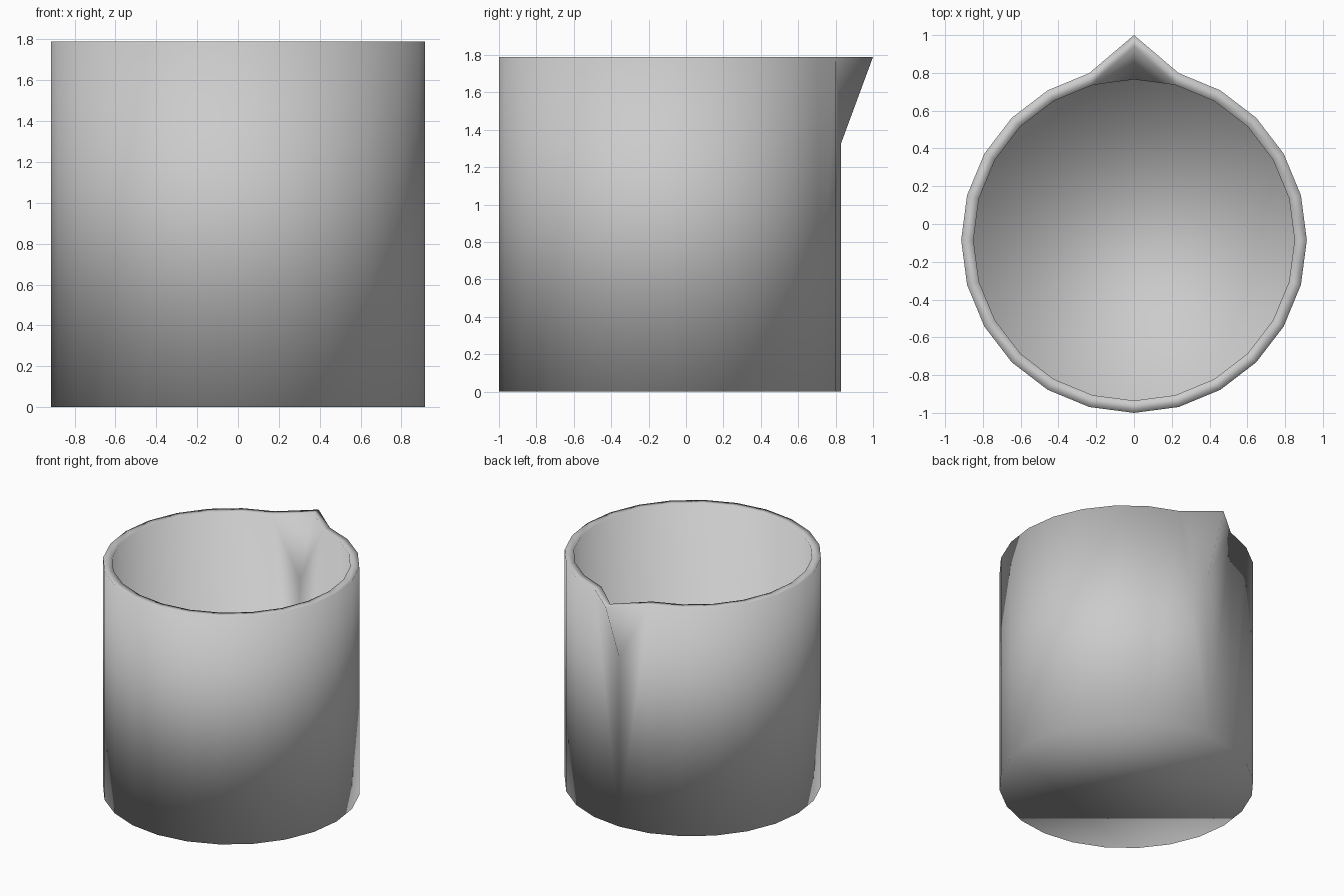
import bpy, bmesh, math

if "Cube" in bpy.data.objects:
    bpy.data.objects.remove(bpy.data.objects["Cube"])

SIDES = 24
CENTRE_Y = -0.085
TOP, SPOUT_LOW = 1.79, 1.33
bm = bmesh.new()


def wall(radius, floor, tip_y):
    """One skin of the cup: floor, side wall and pinched spout; returns rim ring."""
    def ring(z):
        verts = []
        for i in range(SIDES):
            a = math.pi / 2 + 2 * math.pi * i / SIDES
            verts.append(bm.verts.new((radius * math.cos(a), CENTRE_Y + radius * math.sin(a), z)))
        return verts
    low, high = ring(floor), ring(TOP)
    bm.faces.new(low[::-1])
    # plain side panels
    for i in range(1, SIDES - 1):
        bm.faces.new((low[i], low[i + 1], high[i + 1], high[i]))
    # spout: rim vertex pulled outwards above a lower crease point
    crease = bm.verts.new((0, CENTRE_Y + radius, SPOUT_LOW))
    high[0].co.y = tip_y
    for n in (1, SIDES - 1):
        bm.faces.new((low[0], low[n], high[n], crease))
        bm.faces.new((crease, high[n], high[0]))
    return high


outer = wall(0.915, 0.0, 1.0)
inner = wall(0.85, 0.065, 0.94)

# flat rim joining both skins
for i in range(SIDES):
    j = (i + 1) % SIDES
    bm.faces.new((outer[i], outer[j], inner[j], inner[i]))

bmesh.ops.recalc_face_normals(bm, faces=bm.faces[:])
for f in bm.faces:
    f.smooth = True

mesh = bpy.data.meshes.new("spouted_cup")
bm.to_mesh(mesh)
bm.free()
bpy.context.collection.objects.link(bpy.data.objects.new("spouted_cup", mesh))
